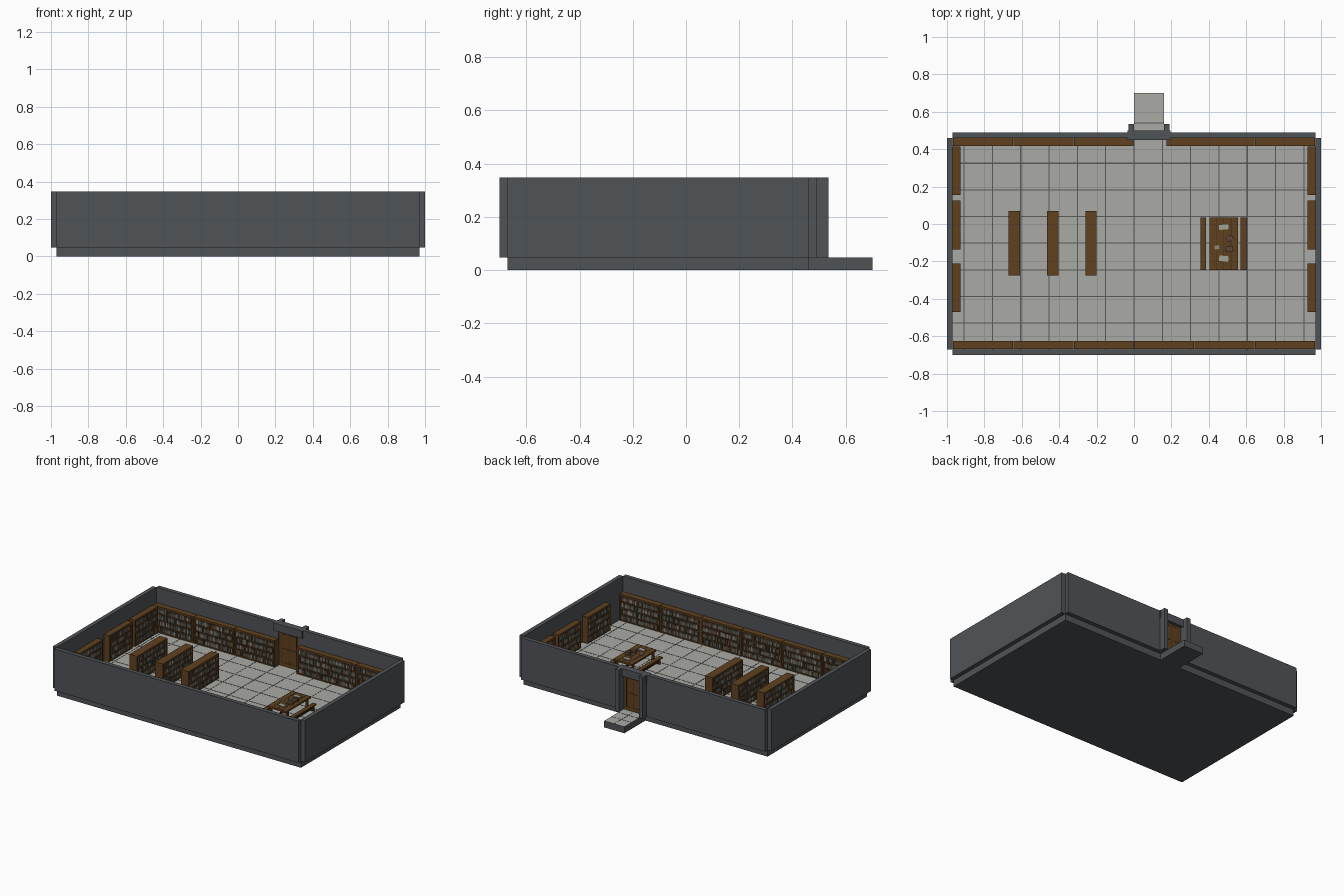
import bpy, bmesh, math, random
from mathutils import Matrix, Vector

random.seed(4)
cube = bpy.data.objects.get("Cube")
if cube:
    bpy.data.objects.remove(cube)

MATS, INDEX = [], {}


def material(name, r, g, b):
    m = bpy.data.materials.new(name)
    m.use_nodes = True
    m.diffuse_color = (r, g, b, 1)
    m.node_tree.nodes["Principled BSDF"].inputs["Base Color"].default_value = (r, g, b, 1)
    INDEX[name] = len(MATS)
    MATS.append(m)


material("wall stone", 0.081, 0.088, 0.097)
material("floor tile", 0.4, 0.4, 0.375)
material("grout", 0.095, 0.1, 0.107)
material("wood", 0.115, 0.053, 0.014)
material("dark wood", 0.055, 0.027, 0.009)
material("brown book", 0.1, 0.058, 0.035)
material("grey book", 0.13, 0.13, 0.115)
material("tan book", 0.27, 0.25, 0.2)
material("green book", 0.06, 0.075, 0.055)
material("paper", 0.37, 0.36, 0.3)


class Part:
    """Collects coloured boxes into one mesh object."""

    def __init__(self, name):
        self.name, self.bm = name, bmesh.new()

    def box(self, x0, x1, y0, y1, z0, z1, mat, turn=0):
        size = Vector((x1 - x0, y1 - y0, z1 - z0))
        mid = Vector((x0 + x1, y0 + y1, z0 + z1)) / 2
        m = Matrix.Translation(mid) @ Matrix.Rotation(turn, 4, "Z") @ Matrix.Diagonal(size).to_4x4()
        verts = bmesh.ops.create_cube(self.bm, size=1, matrix=m)["verts"]
        faces = {f for v in verts for f in v.link_faces}
        for f in faces:
            f.material_index = INDEX[mat]
        return faces

    def done(self, location=(0, 0, 0), angle=0):
        mesh = bpy.data.meshes.new(self.name)
        self.bm.to_mesh(mesh)
        self.bm.free()
        for m in MATS:
            mesh.materials.append(m)
        ob = bpy.data.objects.new(self.name, mesh)
        ob.location, ob.rotation_euler.z = location, angle
        bpy.context.collection.objects.link(ob)


def slab(name, *extent):
    p = Part(name)
    for f in p.box(*extent, "wall stone"):
        f.normal_update()
        if f.normal.z > 0.5:
            f.material_index = INDEX["floor tile"]
    p.done()


FLOOR, TOP = 0.047, 0.347
LEFT, FRONT, BACK = 0.97, -0.67, 0.46
GROUT = FLOOR + 0.001

# Foundation and entrance path, tiled on top
slab("floor", -LEFT, LEFT, FRONT, BACK, 0, FLOOR)
slab("entrance_path", 0, 0.16, BACK, 0.7, 0, FLOOR)

# Grout lines, a little wider on every fourth column
g = Part("floor_grout")
for i in range(-6, 7):
    x = i * 0.1515
    half = 0.004 if i % 4 == 0 else 0.0025
    g.box(x - half, x + half, FRONT, BACK, FLOOR, GROUT, "grout")
for i in range(7):
    y = -0.53 + i * 0.1425
    g.box(-LEFT, LEFT, y - 0.003, y + 0.003, FLOOR, GROUT, "grout")
g.box(0, 0.16, 0.537, 0.543, FLOOR, GROUT, "grout")
g.box(0.079, 0.081, BACK, 0.7, FLOOR, GROUT, "grout")
g.box(0, 0.16, 0.619, 0.621, FLOOR, GROUT, "grout")
g.done()

# Walls
w = Part("walls")
w.box(-LEFT, LEFT, -0.7, FRONT, FLOOR, TOP, "wall stone")
for s in (-1, 1):
    a, b = sorted((s * LEFT, s))
    w.box(a, b, FRONT, BACK, FLOOR, TOP, "wall stone")
w.box(-LEFT, 0, BACK, 0.49, FLOOR, TOP, "wall stone")
w.box(0.16, LEFT, BACK, 0.49, FLOOR, TOP, "wall stone")
w.done()

# Door frame
f = Part("door_frame")
f.box(-0.035, 0.195, 0.45, 0.5, 0.292, TOP, "wall stone")
for x in (-0.03, 0.16):
    f.box(x, x + 0.03, BACK, 0.535, FLOOR, TOP, "wall stone")
f.done()

# Door with dark panel lines on both sides
d = Part("door")
d.box(0, 0.16, 0.466, 0.478, FLOOR, 0.292, "wood")
for y in (0.465, 0.478):
    for x in (0.02, 0.078, 0.136):
        d.box(x, x + 0.005, y, y + 0.001, FLOOR + 0.02, 0.28, "dark wood")
    for z in (0.07, 0.17, 0.275):
        d.box(0.02, 0.141, y, y + 0.001, z, z + 0.005, "dark wood")
d.done()


def bookcase(name, x, y, width, angle, height=0.19, depth=0.042, rows=4):
    """Bookcase with its back at (x, y), opening towards local -y."""
    p = Part(name)
    h, t, lid = width / 2, 0.01, height - 0.014
    p.box(-h + t, h - t, -0.005, 0, 0, lid, "dark wood")
    for s in (-1, 1):
        mid = s * (h - t / 2)
        p.box(mid - t / 2, mid + t / 2, -depth, 0, 0, lid, "wood")
    p.box(-h, h, -depth, 0, lid, height, "wood")
    pitch = lid / rows
    for r in range(rows):
        z = r * pitch
        p.box(-h + t, h - t, -depth + 0.001, -0.005, z, z + 0.007, "wood")
        u = -h + t
        while u < h - t - 0.012:
            thick = random.uniform(0.006, 0.012)
            tall = random.uniform(0.68, 0.92) * (pitch - 0.007)
            if random.random() > 0.04:
                mat = random.choices(["brown book", "grey book", "tan book", "green book"],
                                     [5, 5, 2, 2])[0]
                p.box(u, u + thick - 0.0005, -depth + random.uniform(0.004, 0.008), -0.005,
                      z + 0.007, z + 0.007 + tall, mat)
            u += thick
    p.done((x, y, FLOOR), angle)


# Bookcases along the walls
for i in range(6):
    x = -0.807 + i * 0.3227
    bookcase("front_wall_bookcase", x, FRONT + 0.003, 0.32, math.pi)
    if i < 3 or i == 5:
        bookcase("back_wall_bookcase", x, BACK, 0.32, 0)
bookcase("back_wall_bookcase", 0.408, BACK, 0.47, 0)
for y in (0.285, -0.005, -0.34):
    bookcase("right_wall_bookcase", -LEFT, y, 0.26, math.pi / 2)
    bookcase("left_wall_bookcase", LEFT, y, 0.26, -math.pi / 2)

# Free-standing double-sided bookcases
for x in (-0.64, -0.435, -0.23):
    for s in (-1, 1):
        bookcase("freestanding_bookcase", x, -0.103, 0.345, s * math.pi / 2, 0.18, 0.03)


def trestle(name, x0, x1, y0, y1, height, thick):
    """Plank top on four legs with a stretcher."""
    p = Part(name)
    z = FLOOR + height
    p.box(x0, x1, y0, y1, z - thick, z, "wood")
    leg = thick * 1.2
    for x in (x0 + 0.004, x1 - leg - 0.004):
        for y in (y0 + 0.02, y1 - 0.02 - leg):
            p.box(x, x + leg, y, y + leg, FLOOR, z - thick, "wood")
    mid = (x0 + x1) / 2
    p.box(mid - 0.004, mid + 0.004, y0 + 0.025, y1 - 0.025, FLOOR + height * 0.35,
          FLOOR + height * 0.5, "dark wood")
    return p


# Reading table with plank seams, and benches
Y0, Y1 = -0.245, 0.035
z = FLOOR + 0.085
table = trestle("table", 0.405, 0.555, Y0, Y1, 0.085, 0.012)
for x in (0.44, 0.48, 0.518):
    table.box(x - 0.002, x + 0.002, Y0, Y1, z, z + 0.001, "dark wood")
table.done()
for x in (0.355, 0.57):
    trestle("bench", x, x + 0.031, Y0, Y1, 0.045, 0.008).done()

# Papers, books and a candle on the table
t = Part("table_items")
t.box(0.455, 0.505, -0.03, -0.003, z, z + 0.005, "paper", 0.1)
t.box(0.455, 0.505, -0.2, -0.17, z, z + 0.005, "paper", -0.12)
for i, mat in enumerate(("brown book", "grey book", "brown book")):
    t.box(0.495, 0.53, -0.09, -0.066, z + i * 0.008, z + i * 0.008 + 0.007, mat, i * 0.3)
t.box(0.49, 0.53, -0.15, -0.12, z, z + 0.01, "brown book", 0.1)
t.box(0.43, 0.455, -0.135, -0.115, z, z + 0.006, "tan book", 0.2)
t.box(0.476, 0.484, -0.109, -0.101, z, z + 0.03, "paper")
t.done()
